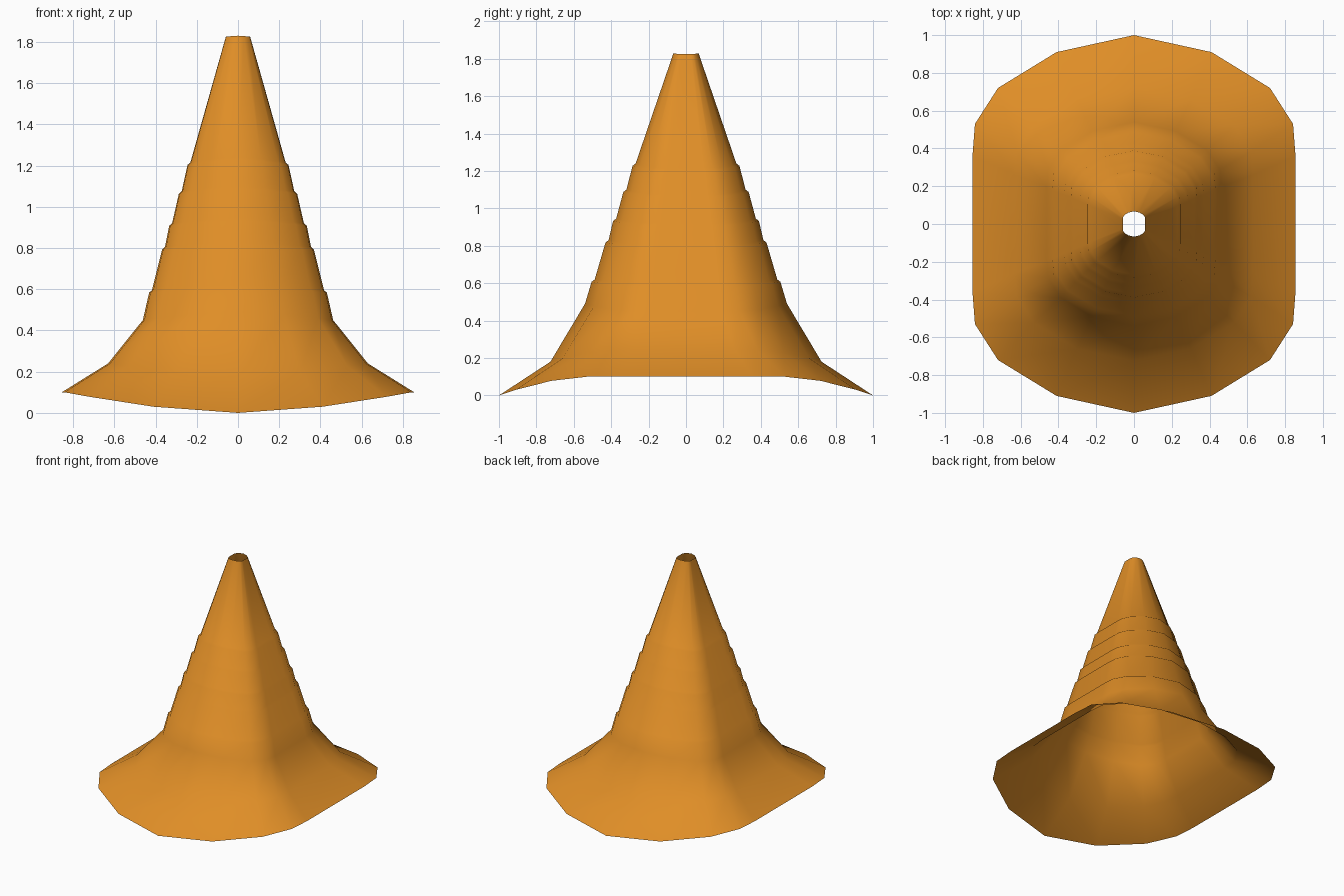
import bpy
import bmesh

cube = bpy.data.objects.get("Cube")
if cube:
    bpy.data.objects.remove(cube, do_unlink=True)

# Orange felt
felt = bpy.data.materials.new("orange_felt")
felt.use_nodes = True
orange = (0.74, 0.27, 0.02, 1)
felt.diffuse_color = orange
felt.node_tree.nodes["Principled BSDF"].inputs["Base Color"].default_value = orange

# Quarter of the rounded outline (x, y, sag weight), mirrored to a full loop
quarter = [(0, 1, 0), (0.41, 0.91, 0.3), (0.72, 0.72, 0.78), (0.842, 0.53, 1), (0.855, 0.36, 1)]
half = quarter + [(x, -y, w) for x, y, w in reversed(quarter)]
outline = half + [(-x, y, w) for x, y, w in reversed(half[1:-1])]

# Ring levels: x scale, y scale, height at the sides, height at front and back
levels = [(1, 1, 0.10, 0), (0.737, 0.725, 0.24, 0.18), (0.54, 0.54, 0.45, 0.49)]
tip = (0.069, 0.067, 1.825, 1.83)
foot = levels[-1]


def cone_level(z, grow=0.0):
    """Ring on the straight cone, optionally pushed out a little."""
    t = (z - foot[3]) / (tip[3] - foot[3])
    sx, sy, zx, zy = (a + (b - a) * t for a, b in zip(foot, tip))
    return sx + grow, sy + grow, z - 0.025, z


# Each wrap fold is a narrow ledge
for z in (0.62, 0.83, 0.945, 1.10, 1.24):
    levels += [cone_level(z - 0.012, 0.006), cone_level(z, -0.006)]
levels.append(tip)

# Loft the open shell
bm = bmesh.new()
rings = [[bm.verts.new((x * sx, y * sy, zy + (zx - zy) * w)) for x, y, w in outline]
         for sx, sy, zx, zy in levels]
n = len(outline)
for low, high in zip(rings, rings[1:]):
    for i in range(n):
        j = (i + 1) % n
        face = bm.faces.new((low[j], low[i], high[i], high[j]))
        face.smooth = True

mesh = bpy.data.meshes.new("pointed_hat")
bm.to_mesh(mesh)
bm.free()
mesh.materials.append(felt)
hat = bpy.data.objects.new("pointed_hat", mesh)
bpy.context.collection.objects.link(hat)
